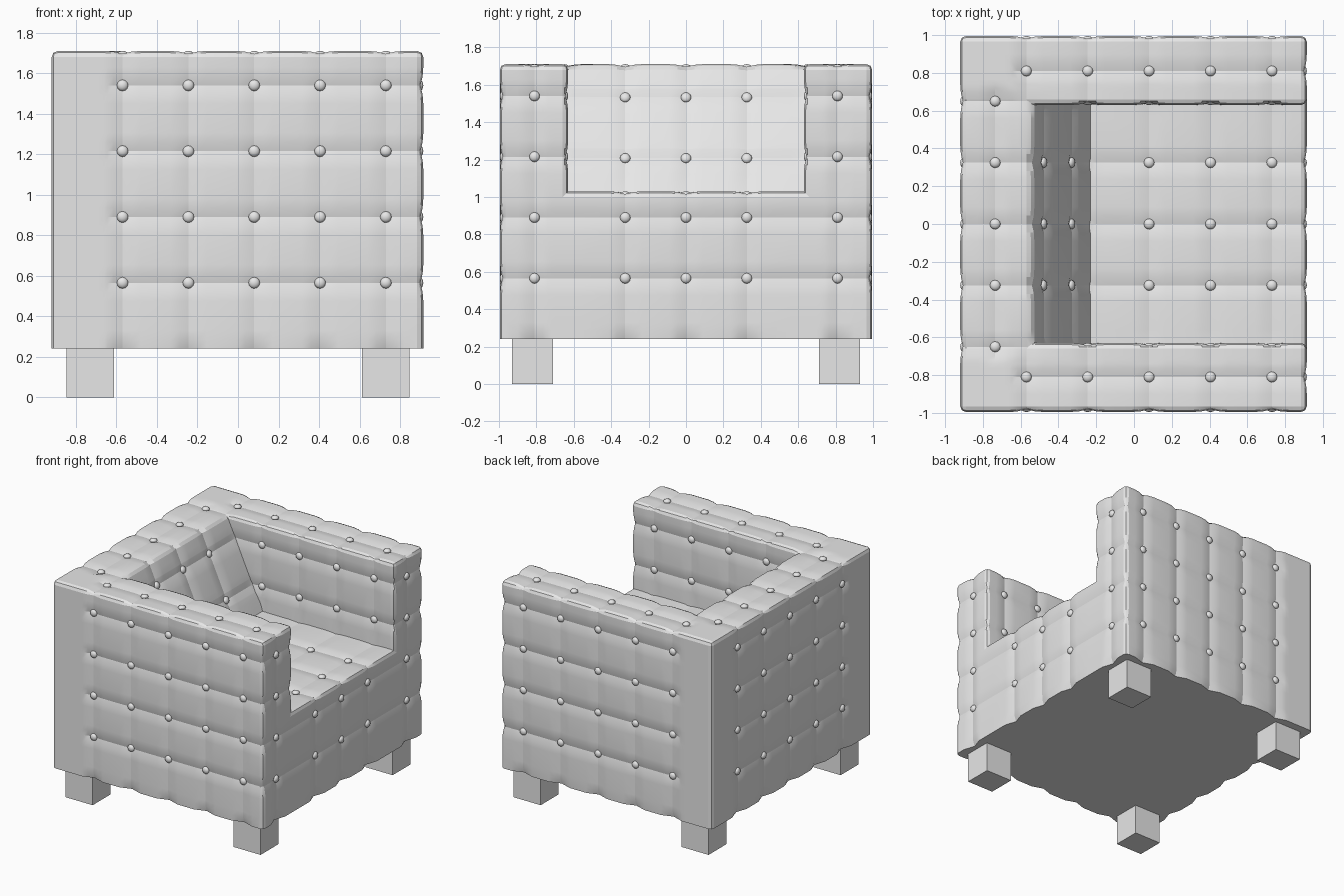
import bpy, bmesh
from mathutils import Vector, Matrix
from mathutils.geometry import intersect_point_line

cube = bpy.data.objects.get("Cube")
if cube:
    bpy.data.objects.remove(cube)

mat = bpy.data.materials.new("light_grey_leather")
mat.use_nodes = True
mat.diffuse_color = (0.8, 0.8, 0.8, 1)
mat.node_tree.nodes["Principled BSDF"].inputs["Base Color"].default_value = (0.8, 0.8, 0.8, 1)

# Overall sizes
BACK, FRONT, SIDE, INNER = -0.92, 0.915, 0.995, 0.63
LOW, SEAT, TOP = 0.24, 1.03, 1.71
LAP = INNER + 0.03            # seat and back reach into the arms
STEP = 0.325
COLS = [-0.57 + STEP * i for i in range(5)]
ROWS = [LOW + STEP * i for i in range(1, 5)]
MID = [-STEP, 0, STEP]
WIDE = [-2 * STEP] + MID + [2 * STEP]
ARM_Y, BACK_X = 0.81, -0.735
LEAN = (0.54 - 0.23) / (TOP - SEAT)
GROOVE, DENT, REACH = 0.014, 0.03, 0.09
buttons = []


def slope_x(z):
    return -0.54 + (TOP - z) * LEAN


class Panel:
    """A tufted plane: grooves between the buttons and a dent at each one."""
    def __init__(self, normal, place):
        self.n, self.place = Vector(normal).normalized(), place
        self.origin = place(0, 1)
        self.segs, self.dents = [], []

    def grid(self, us, vs, ulim, vlim, skirt=False):
        p = self.place
        self.segs += [(p(ulim[0], v), p(ulim[1], v)) for v in vs]
        self.segs += [(p(u, vlim[0]), p(u, vlim[1])) for u in us]
        spots = [p(u, v) for u in us for v in vs]
        buttons.extend((s, self.n) for s in spots)
        self.dents += spots
        if skirt:
            self.dents += [p(u, LOW) for u in us]
        return self

    def depth(self, co):
        off = (co - self.origin).dot(self.n)
        if abs(off) > 0.015:
            return 0
        co = co - self.n * off
        best = 0
        for a, b in self.segs:
            hit, t = intersect_point_line(co, a, b)
            d = (co - a.lerp(b, min(1, max(0, t)))).length
            best = max(best, GROOVE * max(0, 1 - d / REACH) ** 2)
        for s in self.dents:
            d = sum(abs(c) for c in co - s)
            best = max(best, DENT * max(0, 1 - d / REACH))
        return best


# Tufted panels
front = Panel((1, 0, 0), lambda u, v: Vector((FRONT, u, v)))
front.grid(MID, ROWS[:2], (-ARM_Y, ARM_Y), (LOW, SEAT), True)
top = Panel((0, 0, 1), lambda u, v: Vector((u, v, TOP)))
top.grid([BACK_X], WIDE, (BACK, -0.54), (WIDE[0], WIDE[-1]))
rear = Panel((-1, 0, 0), lambda u, v: Vector((BACK, u, v)))
rear.grid(WIDE, ROWS, (WIDE[0], WIDE[-1]), (LOW, TOP), True)
seat = Panel((0, 0, 1), lambda u, v: Vector((u, v, SEAT)))
seat.grid(COLS[2:], MID, (-0.23, FRONT), (-INNER, INNER))
slope = Panel((1, 0, LEAN), lambda u, v: Vector((slope_x(v), u, v)))
slope.grid(MID, ROWS[2:], (-INNER, INNER), (SEAT, TOP))
sides, inners = {}, {}
for s in (-1, 1):
    front.grid([s * ARM_Y], ROWS, (s * INNER, s * SIDE), (LOW, TOP), True)
    top.grid(COLS, [s * ARM_Y], (COLS[0], FRONT), (s * INNER, s * SIDE))
    sides[s] = Panel((0, s, 0), lambda u, v, s=s: Vector((u, s * SIDE, v)))
    sides[s].grid(COLS, ROWS, (COLS[0], FRONT), (LOW, TOP), True)
    inners[s] = Panel((0, -s, 0), lambda u, v, s=s: Vector((u, s * INNER, v)))
    inners[s].grid(COLS[1:], ROWS[2:], (COLS[0], FRONT), (SEAT, TOP))


def finish(name, bm, angle=None):
    bmesh.ops.recalc_face_normals(bm, faces=bm.faces)
    mesh = bpy.data.meshes.new(name)
    bm.to_mesh(mesh)
    bm.free()
    mesh.materials.append(mat)
    ob = bpy.data.objects.new(name, mesh)
    bpy.context.collection.objects.link(ob)
    if angle:
        bpy.ops.object.select_all(action='DESELECT')
        ob.select_set(True)
        bpy.context.view_layer.objects.active = ob
        bpy.ops.object.shade_smooth_by_angle(angle=angle)
    return ob


def cushion(name, profile, y0, y1, rounded, panels):
    """Extrude an x-z profile along y, round edges, cut a grid and tuft it."""
    bm = bmesh.new()
    face = bm.faces.new([bm.verts.new((x, y0, z)) for x, z in profile])
    ext = bmesh.ops.extrude_face_region(bm, geom=[face])["geom"]
    for v in ext:
        if isinstance(v, bmesh.types.BMVert):
            v.co.y = y1
    bmesh.ops.recalc_face_normals(bm, faces=bm.faces)
    edges = [e for e in bm.edges if rounded((e.verts[0].co + e.verts[1].co) / 2)]
    bmesh.ops.bevel(bm, geom=edges, offset=0.03, segments=2, profile=0.5, affect='EDGES')
    lines = (COLS + [BACK_X], WIDE + [-ARM_Y, ARM_Y], [LOW] + ROWS)
    for axis, values in enumerate(lines):
        for c in values:
            for k in (-1, -0.5, 0, 0.5, 1):
                co, no = Vector(), Vector()
                co[axis], no[axis] = c + k * REACH, 1
                bmesh.ops.bisect_plane(bm, geom=bm.verts[:] + bm.edges[:] + bm.faces[:],
                                       dist=1e-4, plane_co=co, plane_no=no)
    for v in bm.verts:
        start = v.co.copy()
        for p in panels:
            v.co -= p.n * p.depth(start)
    return finish(name, bm, 0.3)


# Arms
block = [(BACK, LOW), (FRONT, LOW), (FRONT, TOP), (BACK, TOP)]
for s, side_name in ((-1, "right_arm"), (1, "left_arm")):
    cushion(side_name, block, s * INNER, s * SIDE, lambda m: m.z > LOW + 0.01,
            [front, top, rear, sides[s], inners[s]])

# Seat
cushion("seat", [(-0.3, LOW), (FRONT, LOW), (FRONT, SEAT), (-0.3, SEAT)], -LAP, LAP,
        lambda m: m.x > 0.9 and m.z > SEAT - 0.01 and abs(m.y) < 0.1, [front, seat])

# Sloping backrest
cushion("backrest", [(BACK, LOW), (slope_x(1), LOW), (slope_x(1), 1), (slope_x(TOP), TOP),
                     (BACK, TOP)], -LAP, LAP,
        lambda m: m.z > TOP - 0.01 and abs(m.y) < 0.1, [rear, top, slope])

# Buttons, one in each dent
bm = bmesh.new()
for spot, n in buttons:
    place = Matrix.Translation(spot - n * 0.018) @ n.to_track_quat('Z', 'Y').to_matrix().to_4x4()
    bmesh.ops.create_uvsphere(bm, u_segments=12, v_segments=8, radius=1,
                              matrix=place @ Matrix.Diagonal((0.028, 0.028, 0.018, 1)))
finish("buttons", bm, 0.6)

# Legs
for sx, x_name in ((-1, "back"), (1, "front")):
    for sy, y_name in ((-1, "right"), (1, "left")):
        bm = bmesh.new()
        bmesh.ops.create_cube(bm, size=1, matrix=Matrix.Translation((sx * 0.73, sy * 0.82, 0.13))
                              @ Matrix.Diagonal((0.235, 0.22, 0.26, 1)))
        finish(f"{x_name}_{y_name}_leg", bm)
